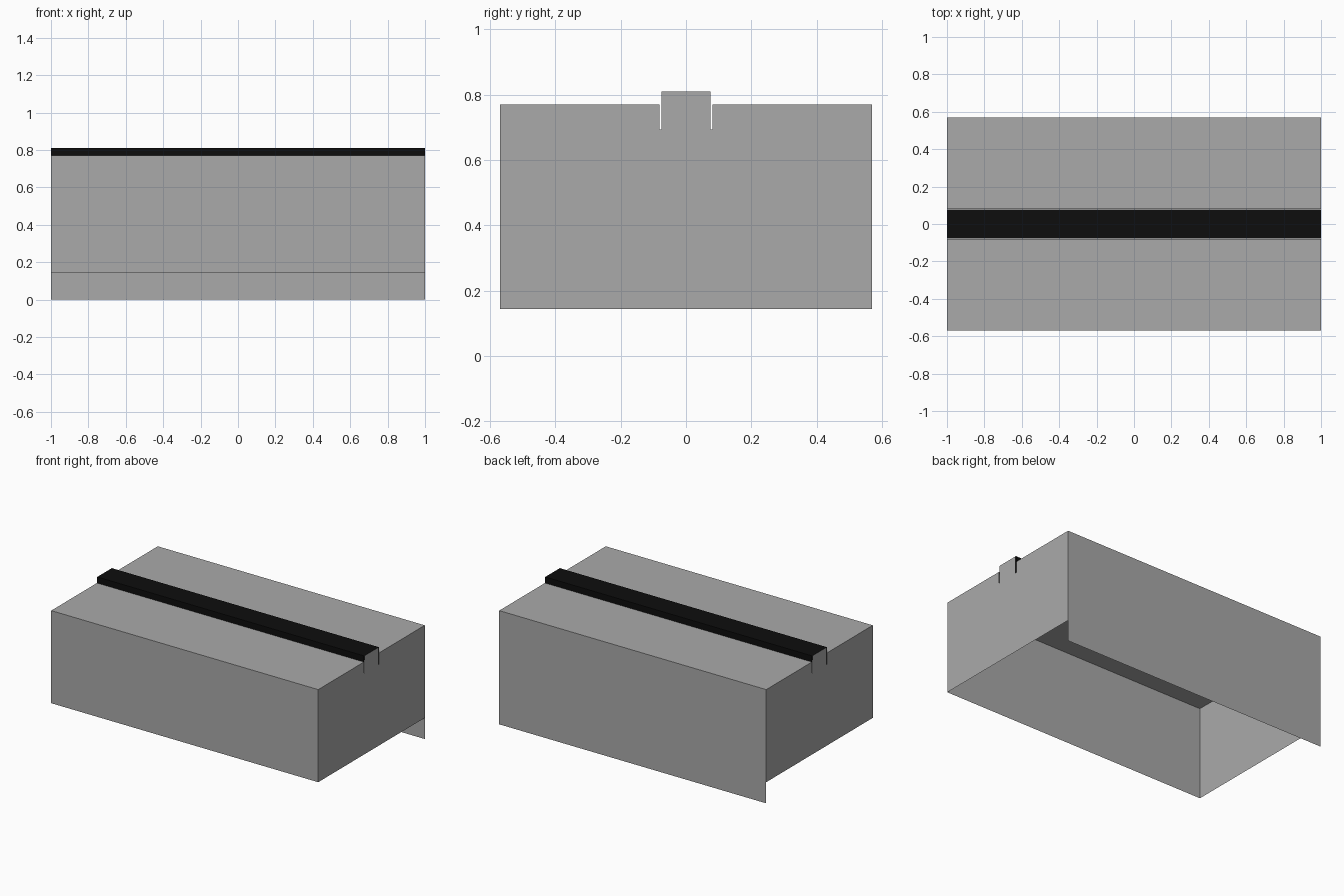
import bpy
import bmesh

# Overall dimensions
HALF_X, HALF_Y = 1.0, 0.57
RIM, ROOF, RAIL_TOP = 0.143, 0.77, 0.81
SLOT_IN, SLOT_OUT, SLOT_Z = 0.0755, 0.081, 0.693

cube = bpy.data.objects.get("Cube")
if cube:
    bpy.data.objects.remove(cube, do_unlink=True)


def material(name, value):
    mat = bpy.data.materials.new(name)
    mat.use_nodes = True
    color = (value, value, value, 1)
    mat.diffuse_color = color
    bsdf = mat.node_tree.nodes["Principled BSDF"]
    bsdf.inputs["Base Color"].default_value = color
    return mat


grey = material("grey sheet", 0.4)
black = material("black rail", 0.004)


def finish(name, bm, mat):
    mesh = bpy.data.meshes.new(name)
    bm.to_mesh(mesh)
    bm.free()
    mesh.materials.append(mat)
    obj = bpy.data.objects.new(name, mesh)
    bpy.context.collection.objects.link(obj)
    return obj


def sheet(name, profile, mat):
    """Sweep an open (y, z) profile along the whole length."""
    bm = bmesh.new()
    ends = [[bm.verts.new((x, y, z)) for y, z in profile]
            for x in (-HALF_X, HALF_X)]
    for i in range(len(profile) - 1):
        bm.faces.new((ends[0][i], ends[1][i], ends[1][i + 1], ends[0][i + 1]))
    return finish(name, bm, mat)


def end_panel(name, x):
    """End wall with a raised centre tab and a narrow slit either side."""
    half = [(HALF_Y, RIM), (HALF_Y, ROOF), (SLOT_OUT, ROOF),
            (SLOT_OUT, SLOT_Z), (SLOT_IN, SLOT_Z), (SLOT_IN, RAIL_TOP)]
    outline = half + [(-y, z) for y, z in reversed(half)]
    if x < 0:
        outline.reverse()
    bm = bmesh.new()
    bm.faces.new([bm.verts.new((x, y, z)) for y, z in outline])
    return finish(name, bm, grey)


# Folded shell: short front wall, tall back wall, roof open under the rail
sheet("front_shell", [(-HALF_Y, RIM), (-HALF_Y, ROOF), (-SLOT_OUT, ROOF)], grey)
sheet("back_shell", [(SLOT_OUT, ROOF), (HALF_Y, ROOF), (HALF_Y, 0)], grey)

# End walls
end_panel("left_end", HALF_X)
end_panel("right_end", -HALF_X)

# Raised rail whose legs drop into the slits
rail_y = (SLOT_IN + SLOT_OUT) / 2
sheet("top_rail", [(-rail_y, SLOT_Z), (-rail_y, RAIL_TOP),
                   (rail_y, RAIL_TOP), (rail_y, SLOT_Z)], black)
